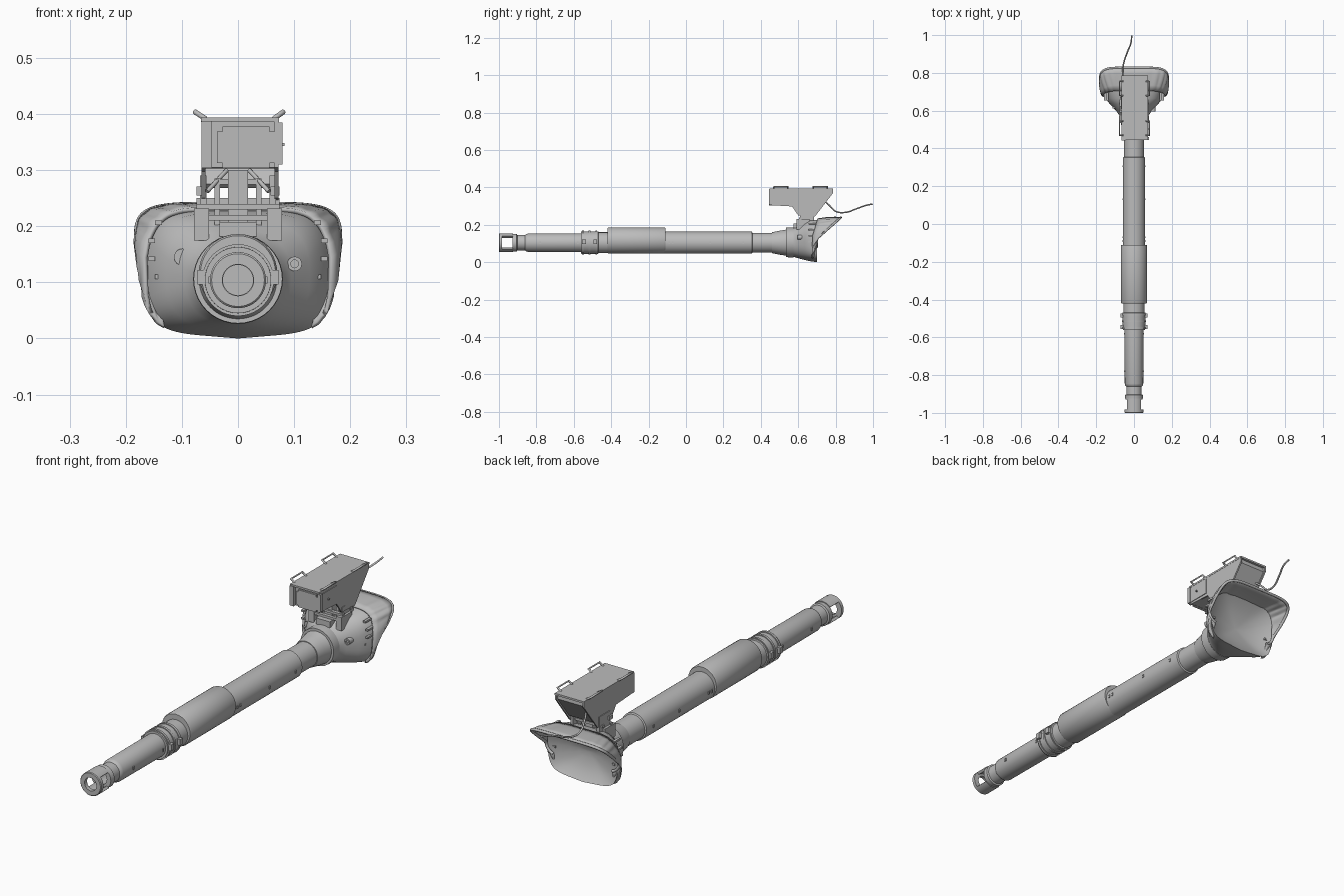
import bpy, bmesh, math
from mathutils import Vector

if "Cube" in bpy.data.objects:
    bpy.data.objects.remove(bpy.data.objects["Cube"])

grey = bpy.data.materials.new("light_grey")
grey.diffuse_color = (0.5, 0.5, 0.5, 1)
grey.use_nodes = True
grey.node_tree.nodes["Principled BSDF"].inputs["Base Color"].default_value = grey.diffuse_color
AX = 0.104  # barrel axis height


def finish(name, bm, smooth=True):
    bmesh.ops.recalc_face_normals(bm, faces=bm.faces)
    me = bpy.data.meshes.new(name)
    bm.to_mesh(me)
    bm.free()
    me.materials.append(grey)
    ob = bpy.data.objects.new(name, me)
    bpy.context.collection.objects.link(ob)
    if smooth:
        bpy.ops.object.select_all(action='DESELECT')
        bpy.context.view_layer.objects.active = ob
        ob.select_set(True)
        bpy.ops.object.shade_smooth_by_angle(angle=math.radians(35))
    return ob


def loft(name, rings, closed=True, caps=True, smooth=True):
    bm = bmesh.new()
    rows = [[bm.verts.new(p) for p in r] for r in rings]
    n = len(rows[0])
    for a, b in zip(rows, rows[1:]):
        for i in range(n if closed else n - 1):
            j = (i + 1) % n
            bm.faces.new((a[i], a[j], b[j], b[i]))
    if caps:
        bm.faces.new(rows[0])
        bm.faces.new(rows[-1])
    return finish(name, bm, smooth)


def circle(y, r, z=AX, x=0, n=40):
    return [(x + r * math.cos(2 * math.pi * i / n), y, z + r * math.sin(2 * math.pi * i / n)) for i in range(n)]


def lathe(name, profile, z=AX, x=0, n=40, caps=True):
    return loft(name, [circle(y, r, z, x, n) for y, r in profile], caps=caps)


def box(name, x0, x1, y0, y1, z0, z1):
    pts = [(x0, z0), (x1, z0), (x1, z1), (x0, z1)]
    return loft(name, [[(x, y, z) for x, z in pts] for y in (y0, y1)], smooth=False)


def plate(name, x0, x1, outline):
    return loft(name, [[(x, y, z) for y, z in outline] for x in (x0, x1)], smooth=False)


def tube(name, pts, r, bezier=False):
    cu = bpy.data.curves.new(name, 'CURVE')
    cu.dimensions = '3D'
    cu.bevel_depth = r
    cu.bevel_resolution = 2
    cu.use_fill_caps = True
    sp = cu.splines.new('BEZIER' if bezier else 'POLY')
    data = sp.bezier_points if bezier else sp.points
    data.add(len(pts) - 1)
    for d, p in zip(data, pts):
        if bezier:
            d.co = p
            d.handle_left_type = d.handle_right_type = 'AUTO'
        else:
            d.co = (*p, 1)
    cu.materials.append(grey)
    ob = bpy.data.objects.new(name, cu)
    bpy.context.collection.objects.link(ob)
    return ob


# Muzzle: front ring plus upper and lower bridges leaving side windows
lathe("muzzle_ring", [(-0.983, 0.028), (-1.0, 0.028), (-1.0, 0.047), (-0.997, 0.05), (-0.983, 0.05), (-0.983, 0.028)], caps=False)
for label, mid in (("upper", 90), ("lower", 270)):
    rows = []
    for k in range(13):
        a = math.radians(mid - 46 + 92 * k / 12)
        rows.append([(r * math.cos(a), y, AX + r * math.sin(a))
                     for r, y in ((0.038, -0.984), (0.05, -0.984), (0.05, -0.925), (0.038, -0.925))])
    loft("muzzle_bridge_" + label, rows)

# Barrel sections, with a recessed bore at the front
lathe("front_barrel", [(-0.86, 0.027), (-0.928, 0.027), (-0.928, 0.046), (-0.905, 0.048), (-0.902, 0.041), (-0.86, 0.041),
                       (-0.855, 0.046), (-0.845, 0.049), (-0.555, 0.05), (-0.4, 0.05)])
lathe("clamp_collar", [(-0.562, 0.05), (-0.562, 0.059), (-0.47, 0.061), (-0.468, 0.056), (-0.415, 0.056)])
lathe("fume_extractor", [(-0.42, 0.055), (-0.42, 0.067), (-0.414, 0.07), (-0.118, 0.07), (-0.11, 0.067), (-0.11, 0.055)], z=0.116)
lathe("rear_barrel", [(-0.12, 0.059), (0.352, 0.059), (0.355, 0.053), (0.56, 0.053)])
for i, y in enumerate((-0.55, -0.515, -0.48)):
    lathe("collar_band_%d" % i, [(y - 0.005, 0.055), (y - 0.005, 0.064), (y + 0.005, 0.064), (y + 0.005, 0.055)])
for s in (-1, 1):
    for y in (-0.545, -0.485):
        box("collar_lug", s * 0.064 - 0.008, s * 0.064 + 0.008, y - 0.01, y + 0.01, AX - 0.008, AX + 0.018)
    for y, r in ((-0.78, 0.05), (-0.58, 0.05), (-0.09, 0.059), (-0.07, 0.059), (0.13, 0.059), (0.305, 0.059)):
        box("barrel_stud", s * r - 0.003, s * r + 0.003, y - 0.004, y + 0.004, AX - 0.006, AX + 0.006)


def squircle(a, w, z0, z1, n, taper):
    c, s = math.cos(a), math.sin(a)
    u = math.copysign(abs(c) ** (2 / n), c)
    t = math.copysign(abs(s) ** (2 / n), s)
    k = 1 - taper * t * t * (0.19 if t > 0 else 0.10)
    sag = 0.012 * taper * (1 - abs(u)) if t < 0 else 0
    return u * w * k, (z0 + z1) / 2 + t * (z1 - z0) / 2 - sag * abs(t)


def body_edge(a):
    x, z = squircle(a, 0.166, 0.012, 0.23, 6, 1)
    return Vector((x, 0.70 + max(0, z - 0.13) * 0.3, z))


# Shield: round collar flaring into a broad squared shell with a hollow back
N = 64
ANG = [2 * math.pi * i / N for i in range(N)]
rings = []
for y, w, z0, z1, n, t in ((0.46, 0.056, AX - 0.056, AX + 0.056, 2, 0), (0.50, 0.064, 0.04, 0.168, 2, 0),
                           (0.57, 0.074, 0.031, 0.18, 2.1, 0.1), (0.60, 0.095, 0.026, 0.194, 2.6, 0.4),
                           (0.635, 0.128, 0.021, 0.211, 3.6, 0.8), (0.665, 0.151, 0.017, 0.223, 5, 1)):
    rings.append([(p[0], y, p[1]) for p in (squircle(a, w, z0, z1, n, t) for a in ANG)])
rings.append([body_edge(a) for a in ANG])
for s, d in ((0.95, 0.004), (0.75, 0.018), (0.5, 0.029), (0.25, 0.035), (0.05, 0.037)):
    c = Vector((0, 0.70, 0.12))
    rings.append([c + (body_edge(a) - c) * s - Vector((0, d, 0)) for a in ANG])
loft("shield", rings)
lathe("shield_collar", [(0.535, 0.06), (0.535, 0.079), (0.55, 0.08), (0.575, 0.08), (0.575, 0.06)], z=0.106)

# Fabric cover round the top and sides, sweeping back and up
rows = [[] for _ in range(5)]
for i in range(73):
    a = math.radians(-50 + 280 * i / 72)
    inner = body_edge(a) - Vector((0, 0.025, 0))
    x, z = squircle(a, 0.18, 0.075, 0.238, 5, 0)
    if z < 0.16:
        x *= 1 - (0.16 - z) * 0.9
    outer = Vector((x, 0.70 + max(0, z - 0.125) * 1.13, z))
    for k in range(5):
        f = k / 4
        p = inner.lerp(outer, f)
        wave = math.sin(math.pi * f) * (0.004 + 0.003 * math.sin(i * 1.1))
        rows[k].append(p + Vector((math.cos(a), 0, 0.6 * math.sin(a))) * wave)
cover = loft("fabric_cover", rows, closed=False, caps=False)
m = cover.modifiers.new("thickness", 'SOLIDIFY')
m.thickness = 0.008
m.offset = 0
tube("cover_edge", [tuple(p) for p in rows[4]], 0.006)

# Shield front fittings
lathe("coaxial_tube", [(0.60, 0.013), (0.60, 0.007), (0.595, 0.007), (0.595, 0.013), (0.66, 0.013)], z=0.133, x=0.101, n=20)
lathe("sight_port", [(0.612, 0.015), (0.65, 0.015)], z=0.145, x=-0.099, n=24)
for s in (-1, 1):
    for k in range(4):
        x, z = 0.155 - 0.006 * (k - 1.5) ** 2, 0.11 + 0.032 * k
        box("cover_clip", s * x - 0.006, s * x + 0.006, 0.655, 0.695, z - 0.004, z + 0.004)

# Searchlight housing: hood with side plates, front box and sloped back
plate_outline = [(0.447, 0.39), (0.447, 0.305), (0.567, 0.298), (0.60, 0.25), (0.69, 0.245), (0.785, 0.368), (0.785, 0.39)]
plate("housing_left", -0.065, -0.058, plate_outline)
plate("housing_right", 0.065, 0.072, plate_outline)
box("housing_top", -0.066, 0.073, 0.446, 0.786, 0.386, 0.394)
plate("housing_box", -0.058, 0.065, [(0.455, 0.387), (0.455, 0.305), (0.565, 0.303), (0.565, 0.387)])
plate("housing_back", -0.058, 0.065, [(0.775, 0.387), (0.777, 0.368), (0.70, 0.268), (0.692, 0.275), (0.765, 0.372)])
bm = bmesh.new()
bmesh.ops.create_cube(bm, size=1)
bmesh.ops.scale(bm, vec=(0.102, 0.014, 0.074), verts=bm.verts)
bmesh.ops.bevel(bm, geom=[e for e in bm.edges if abs(e.verts[0].co.y - e.verts[1].co.y) > 0.01],
                offset=0.009, segments=4, affect='EDGES')
bmesh.ops.translate(bm, vec=(0.014, 0.455, 0.341), verts=bm.verts)
finish("front_door", bm)
box("front_frame_left", -0.065, -0.046, 0.443, 0.46, 0.304, 0.388)
box("front_frame_right", 0.066, 0.079, 0.445, 0.46, 0.31, 0.385)
box("side_latch", 0.07, 0.083, 0.50, 0.506, 0.343, 0.348)
box("side_door", 0.071, 0.075, 0.46, 0.56, 0.312, 0.38)
for s in (-1, 1):
    for y in (0.47, 0.68):
        x0, x1 = s * 0.06 + 0.003, s * 0.079 + 0.002
        tube("carry_handle", [(x0, y, 0.391), (x1, y, 0.404), (x1, y + 0.075, 0.404), (x0, y + 0.075, 0.391)], 0.0045)

# Mounting bracket between housing and shield
for s in (-1, 1):
    box("bracket_leg", s * 0.062 - 0.006, s * 0.062 + 0.006, 0.61, 0.685, 0.20, 0.29)
    box("bracket_knuckle", s * 0.066 - 0.008, s * 0.066 + 0.008, 0.60, 0.625, 0.255, 0.271)
    box("inner_post", s * 0.037 - 0.005, s * 0.037 + 0.005, 0.62, 0.65, 0.18, 0.285)
    box("base_foot", s * 0.065 - 0.013, s * 0.065 + 0.013, 0.59, 0.66, 0.175, 0.232)
    tube("bracket_strut", [(s * 0.055, 0.605, 0.262), (s * 0.02, 0.64, 0.30)], 0.004)
for y, z in ((0.60, 0.215), (0.61, 0.235), (0.665, 0.245)):
    box("cross_bar", -0.074, 0.074, y - 0.007, y + 0.007, z - 0.005, z + 0.005)
box("base_plate", -0.033, 0.033, 0.575, 0.68, 0.182, 0.208)
box("pivot_block", -0.018, 0.018, 0.61, 0.66, 0.20, 0.30)
box("pivot_bar", -0.038, 0.038, 0.62, 0.64, 0.274, 0.284)

# Power cable trailing off the back
tube("power_cable", [(-0.04, 0.73, 0.335), (-0.055, 0.765, 0.305), (-0.06, 0.80, 0.272), (-0.055, 0.85, 0.266),
                     (-0.035, 0.91, 0.285), (-0.016, 0.96, 0.303), (-0.012, 0.998, 0.311)], 0.004, True)
